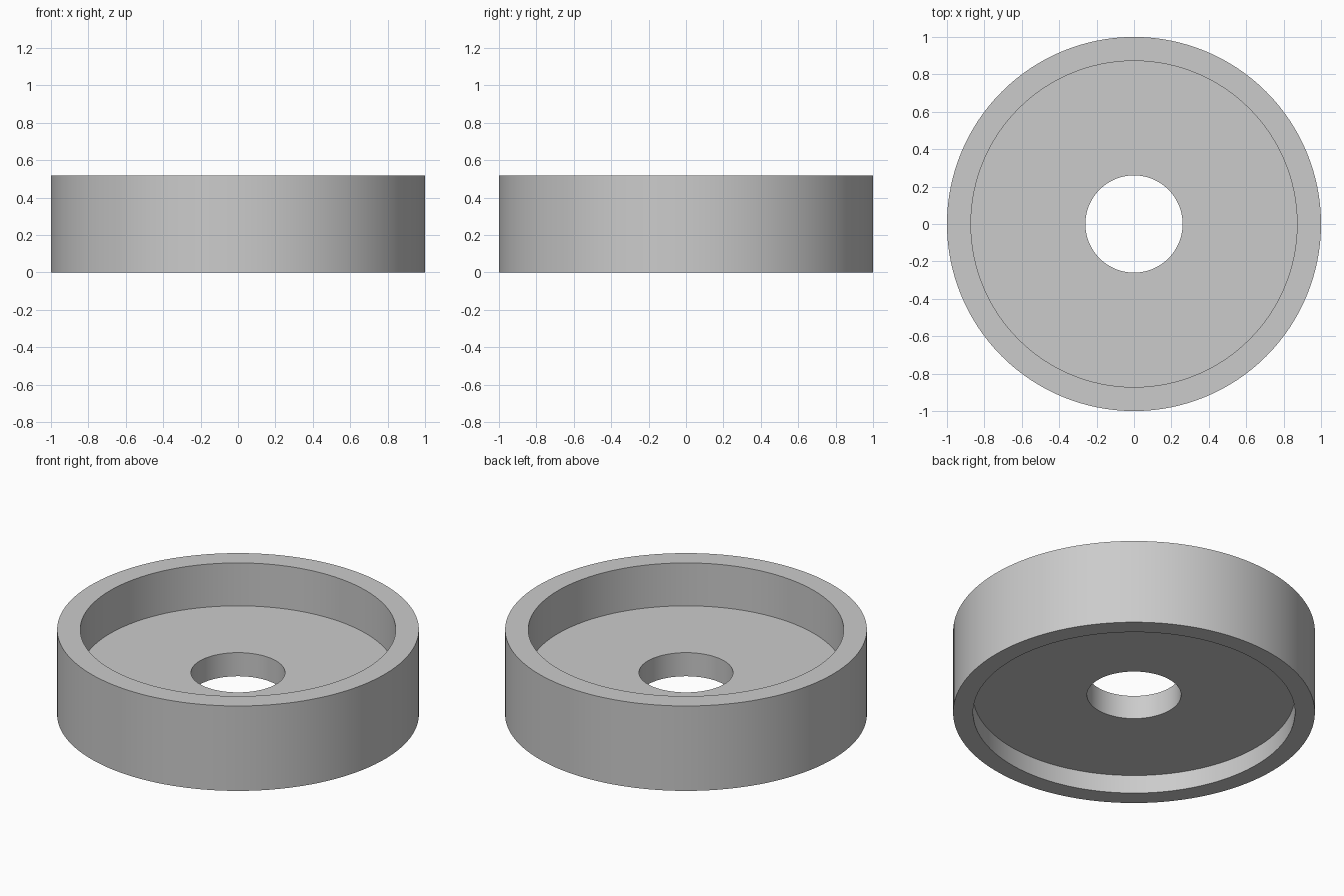
import bpy
import bmesh
from math import tau, radians
from mathutils import Vector

default_cube = bpy.data.objects.get("Cube")
if default_cube:
    bpy.data.objects.remove(default_cube, do_unlink=True)

# Dimensions
SIDES = 128
HEIGHT = 0.518
OUTER, TOP_BORE, BOTTOM_BORE, HOLE = 1.0, 0.872, 0.89, 0.26
WEB_BOTTOM, WEB_TOP = 0.112, 0.256

# Plain grey material
grey = bpy.data.materials.new("light_grey")
grey.use_nodes = True
colour = (0.6, 0.6, 0.6, 1.0)
grey.diffuse_color = colour
grey.node_tree.nodes["Principled BSDF"].inputs["Base Color"].default_value = colour


def lathe(name, profile, material):
    """Turn a closed (radius, height) profile around the z axis."""
    bm = bmesh.new()
    verts = [bm.verts.new((r, 0, z)) for r, z in profile]
    edges = [bm.edges.new((a, b)) for a, b in zip(verts, verts[1:] + verts[:1])]
    bmesh.ops.spin(bm, geom=verts + edges, cent=Vector(), axis=Vector((0, 0, 1)),
                   angle=tau, steps=SIDES, use_merge=True)
    bmesh.ops.remove_doubles(bm, verts=bm.verts, dist=0.0001)
    bmesh.ops.recalc_face_normals(bm, faces=bm.faces)
    mesh = bpy.data.meshes.new(name)
    bm.to_mesh(mesh)
    bm.free()
    mesh.materials.append(material)
    obj = bpy.data.objects.new(name, mesh)
    bpy.context.collection.objects.link(obj)
    bpy.ops.object.select_all(action="DESELECT")
    obj.select_set(True)
    bpy.context.view_layer.objects.active = obj
    bpy.ops.object.shade_smooth_by_angle(angle=radians(30))
    return obj


# Ring with a deep upper recess, a shallow lower recess and a pierced web between
lathe("recessed_ring", [
    (OUTER, 0), (OUTER, HEIGHT),
    (TOP_BORE, HEIGHT), (TOP_BORE, WEB_TOP),
    (HOLE, WEB_TOP), (HOLE, WEB_BOTTOM),
    (BOTTOM_BORE, WEB_BOTTOM), (BOTTOM_BORE, 0),
], grey)
